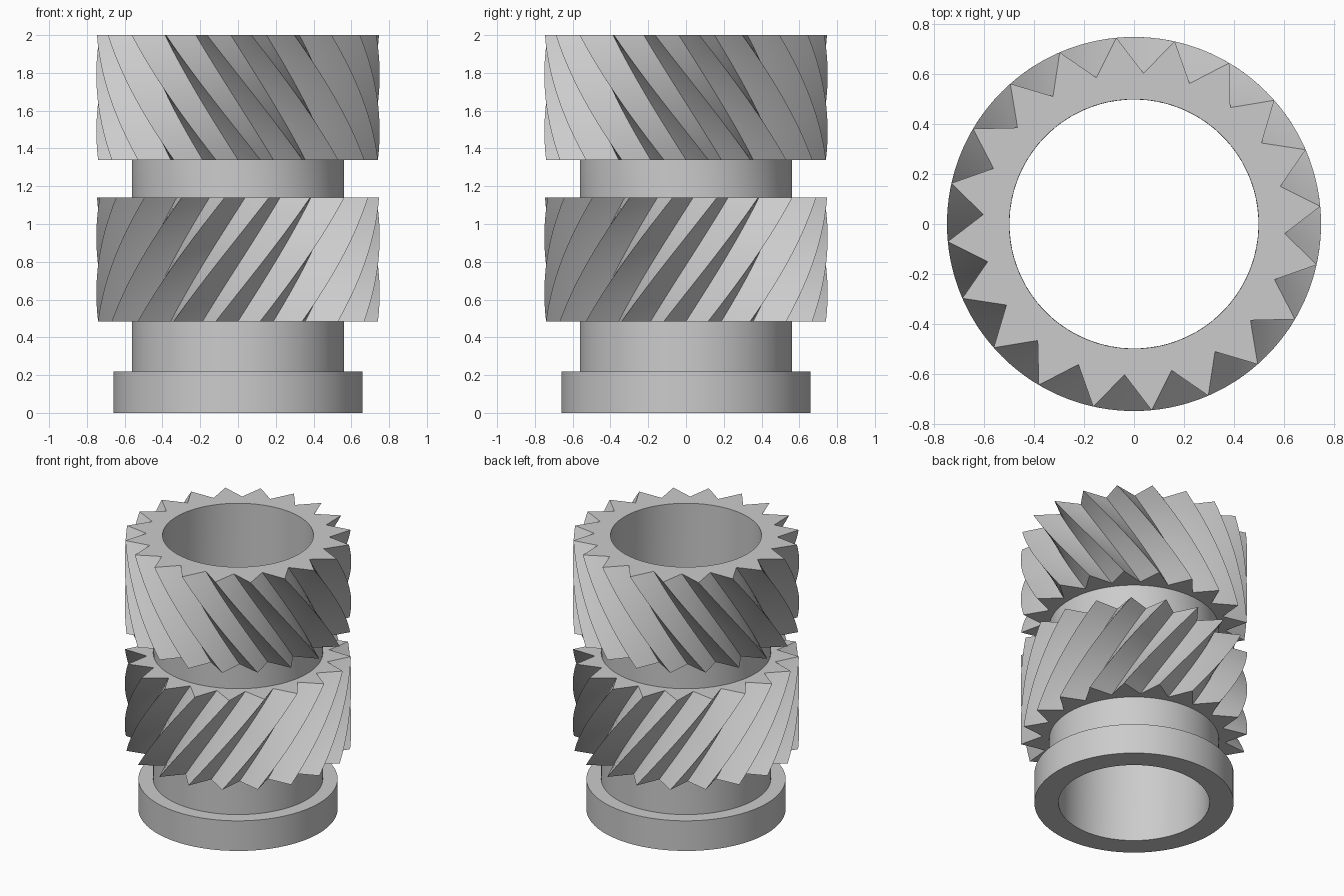
import bpy, bmesh
from math import cos, sin, radians

if "Cube" in bpy.data.objects:
    bpy.data.objects.remove(bpy.data.objects["Cube"])

TEETH, SUB = 20, 4            # points per tooth: tip, mid, valley, mid
N = TEETH * SUB
TIP, VALLEY, NECK, BASE, BORE = 0.75, 0.606, 0.562, 0.66, 0.50
TWIST = 39.6                  # helix twist of each knurled band, degrees
SLICES = 14


def circle(r, z, phase):
    return [(r * cos(radians(phase + 360 * i / N)),
             r * sin(radians(phase + 360 * i / N)), z) for i in range(N)]


def toothed(z, phase):
    corner = []
    for i in range(2 * TEETH):
        r = VALLEY if i % 2 else TIP
        a = radians(phase + 180 * i / TEETH)
        corner.append((r * cos(a), r * sin(a)))
    pts = []
    for i, (x, y) in enumerate(corner):
        u, v = corner[(i + 1) % len(corner)]
        pts += [(x, y, z), ((x + u) / 2, (y + v) / 2, z)]
    return pts


def band(z0, z1, p0, p1):
    return [toothed(z0 + (z1 - z0) * k / SLICES, p0 + (p1 - p0) * k / SLICES)
            for k in range(SLICES + 1)]


# closed profile, from the bottom of the bore outwards and up
LOW, MID, UP, TOP = 9.0, 9.0 + TWIST, 5.4 + TWIST, 5.4
rings = [circle(BORE, 0, LOW), circle(BASE, 0, LOW),           # foot collar
         circle(BASE, 0.22, LOW), circle(NECK, 0.22, LOW),     # lower neck
         circle(NECK, 0.485, LOW)]
rings += band(0.485, 1.14, LOW, MID)                           # lower knurl
rings += [circle(NECK, 1.14, MID), circle(NECK, 1.34, UP)]     # middle groove
rings += band(1.34, 2.0, UP, TOP)                              # upper knurl
rings += [circle(BORE, 2.0, TOP)]                              # bore

bm = bmesh.new()
loops = [[bm.verts.new(p) for p in ring] for ring in rings]
for j, a in enumerate(loops):
    b = loops[(j + 1) % len(loops)]
    for i in range(N):
        k = (i + 1) % N
        bm.faces.new((a[i], a[k], b[k], b[i]))
bmesh.ops.recalc_face_normals(bm, faces=bm.faces)
mesh = bpy.data.meshes.new("knurled_insert")
bm.to_mesh(mesh)
bm.free()
obj = bpy.data.objects.new("knurled_insert", mesh)
bpy.context.collection.objects.link(obj)
bpy.context.view_layer.objects.active = obj
obj.select_set(True)
bpy.ops.object.shade_smooth_by_angle(angle=radians(30))
